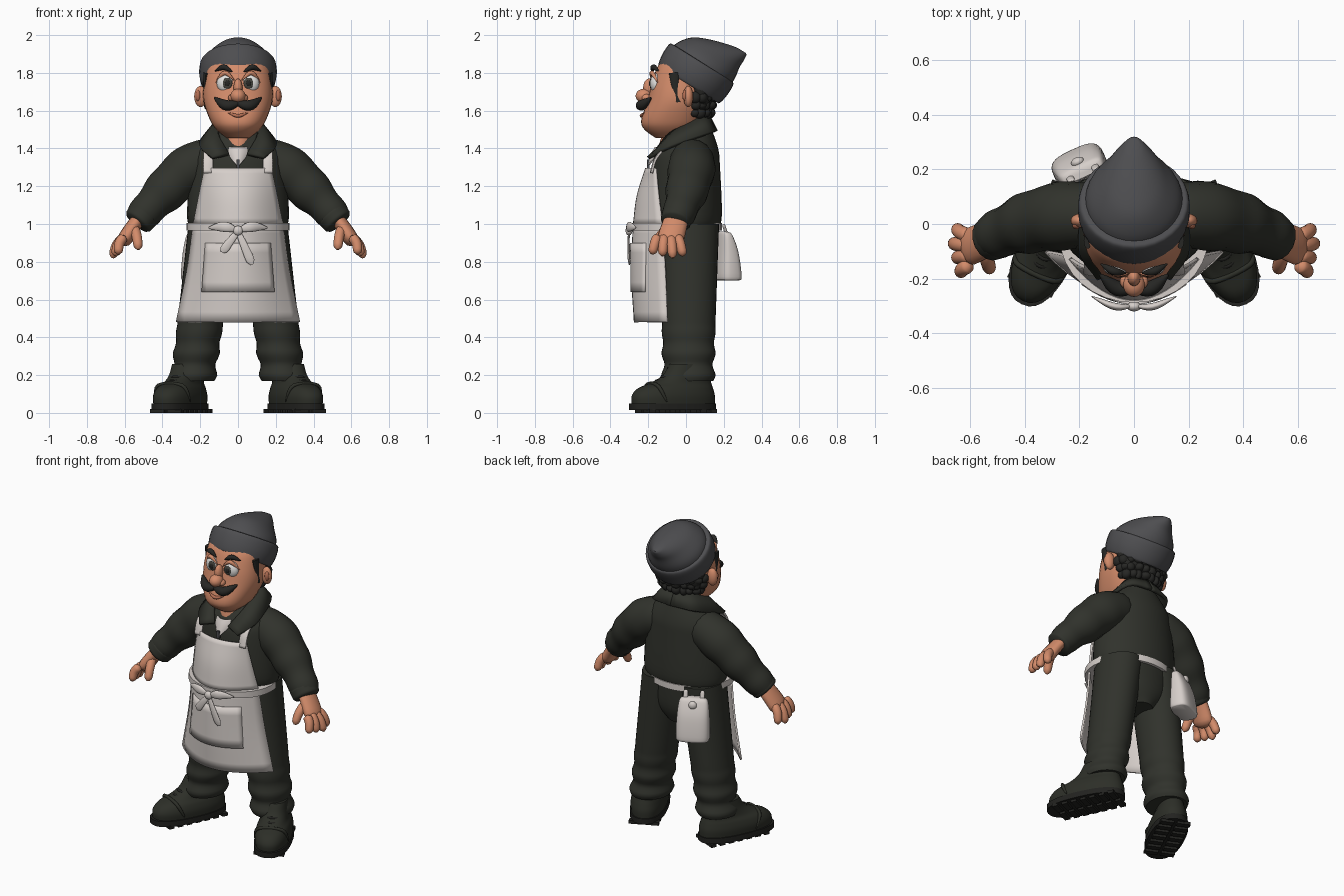
import bpy, bmesh, math, random
from mathutils import Vector, Matrix

random.seed(4)
if "Cube" in bpy.data.objects:
    bpy.data.objects.remove(bpy.data.objects["Cube"])
parts = []


def material(name, *rgb):
    mat = bpy.data.materials.new(name)
    mat.use_nodes = True
    mat.diffuse_color = (*rgb, 1)
    mat.node_tree.nodes["Principled BSDF"].inputs["Base Color"].default_value = (*rgb, 1)
    return mat


cloth = material("dark olive cloth", .03, .032, .025)
leather = material("boot leather", .026, .028, .021)
rubber = material("black rubber", .016, .016, .014)
canvas = material("off white canvas", .67, .62, .59)
wool = material("grey wool", .075, .075, .08)
skin = material("skin", .65, .26, .145)
lip = material("lip", .46, .16, .09)
hair = material("black hair", .02, .02, .018)
white = material("eye white", .78, .77, .75)
iris = material("grey iris", .06, .06, .05)


def finish(name, mat, bm, mirror=False, thick=0, move=Matrix.Identity(4)):
    """Turn a bmesh into an object with its modifiers."""
    bm.transform(move)
    bmesh.ops.recalc_face_normals(bm, faces=bm.faces)
    mesh = bpy.data.meshes.new(name)
    bm.to_mesh(mesh)
    bm.free()
    mesh.materials.append(mat)
    part = bpy.data.objects.new(name, mesh)
    bpy.context.collection.objects.link(part)
    if thick:
        solid = part.modifiers.new("thickness", 'SOLIDIFY')
        solid.thickness, solid.offset = thick, 0
    if mirror:
        part.modifiers.new("mirror", 'MIRROR').use_mirror_merge = False
    parts.append(part)


def curve(keys, steps=5):
    """Smooth curve through keys of any dimension."""
    keys = [Vector(key) for key in keys]
    keys = [2 * keys[0] - keys[1], *keys, 2 * keys[-1] - keys[-2]]
    points = []
    for a, b, c, d in zip(keys, keys[1:], keys[2:], keys[3:]):
        for step in range(steps):
            t = step / steps
            points.append(b + (c - a) * t / 2 + (2 * a - 5 * b + 4 * c - d) * t * t / 2
                          + (3 * b - a - 3 * c + d) * t ** 3 / 2)
    return points + [keys[-2]]


def bridge(bm, rows, closed=True):
    """Join rows of points with quads; closed rings get end caps."""
    rows = [[bm.verts.new(point) for point in row] for row in rows]
    for low, high in zip(rows, rows[1:]):
        for i in range(0 if closed else 1, len(low)):
            bm.faces.new((low[i - 1], low[i], high[i], high[i - 1]))
    if closed:
        bm.faces.new(rows[0])
        bm.faces.new(rows[-1])


def ring(count, power=2):
    """Points of a unit superellipse."""
    def bend(value):
        return math.copysign(abs(value) ** (2 / power), value)
    turns = [math.tau * i / count for i in range(count)]
    return [(bend(math.cos(a)), bend(math.sin(a))) for a in turns]


def loft(name, mat, keys, power=2, steps=5, **options):
    """Level rings from (height, half width, front, back, centre x)."""
    bm = bmesh.new()
    bridge(bm, [[(x + half * c, (front + back) / 2 + (back - front) / 2 * s, z) for c, s in ring(32, power)]
                for z, half, front, back, x in curve([(*key, 0)[:5] for key in keys], steps)])
    finish(name, mat, bm, **options)


def rounded(start, end):
    return lambda u: (start + (end - start) * u) * (1 - .7 * abs(2 * u - 1) ** 8)


def leaf(middle):
    return lambda u: middle * (.15 + .85 * math.sin(math.pi * u))


def tubes(name, mat, paths, radius, flat=1, steps=5, **options):
    """Sweep a round or flattened section along each path."""
    bm = bmesh.new()
    for path in paths:
        path = curve(path, steps)
        rings = []
        for i, point in enumerate(path):
            along = (path[min(i + 1, len(path) - 1)] - path[max(i - 1, 0)]).normalized()
            depth = (Vector((0, 1, 0)) - along * along.y).normalized()
            across = along.cross(depth)
            size = radius(i / (len(path) - 1))
            rings.append([point + size * (depth * flat * c + across * s) for c, s in ring(16)])
        bridge(bm, rings)
    finish(name, mat, bm, **options)


def sheet(name, mat, keys, x=0, thick=.012, **options):
    """Bowed cloth from (height, half width, middle y, edge y)."""
    bm = bmesh.new()
    across = [i / 8 - 1 for i in range(17)]
    bridge(bm, [[(x + half * u, middle + (edge - middle) * u * u, z) for u in across]
                for z, half, middle, edge in curve(keys)], closed=False)
    finish(name, mat, bm, thick=thick, **options)


def balls(name, mat, items, **options):
    bm = bmesh.new()
    for centre, radii in items:
        place = Matrix.Translation(centre) @ Matrix.Diagonal((*radii, 1))
        bmesh.ops.create_uvsphere(bm, u_segments=20, v_segments=12, radius=1, matrix=place)
    finish(name, mat, bm, **options)


def boxes(name, mat, centres, size, **options):
    bm = bmesh.new()
    for centre in centres:
        place = Matrix.Translation(centre) @ Matrix.Diagonal((*size, 1))
        bmesh.ops.create_cube(bm, size=1, matrix=place)
    finish(name, mat, bm, **options)


# Trousers: tapered legs with folds stacked over the boots, and the seat
legs = []
for i in range(29):
    u = i / 28
    fold = .012 * math.sin(i * 1.6) * max(0, 1 - 2.5 * u)
    legs.append((.17 + .83 * u, .115 + .017 * u + fold, -.12 - .02 * u - fold, .145 + .03 * u + fold, .24 - .11 * u))
loft("trouser_legs", cloth, legs, steps=2, mirror=True)
loft("trouser_seat", cloth, [(.73, .08, -.06, .13), (.83, .2, -.12, .165), (1, .25, -.15, .172)])

# Boots, turned outwards
turn = Matrix.Translation((.27, .01, 0)) @ Matrix.Rotation(math.radians(25), 4, 'Z')
boot = dict(mirror=True, move=turn)
loft("boot_uppers", leather, [(.04, .102, -.32, .15), (.09, .105, -.32, .15), (.13, .095, -.285, .14),
                              (.16, .08, -.21, .13), (.2, .075, -.14, .12), (.26, .07, -.1, .11)], power=2.3, **boot)
loft("boot_soles", rubber, [(.015, .108, -.335, .155), (.05, .108, -.335, .155)], power=2.4, **boot)
boxes("boot_treads", rubber, [(side * .05, .06 * i - .25, .01) for side in (-1, 1) for i in range(7)],
      (.08, .035, .02), **boot)
tubes("boot_toe_seams", leather, [[(-.1, -.17, .06), (-.07, -.21, .145), (.07, -.21, .145), (.1, -.17, .06)]],
      rounded(.01, .01), **boot)
for i in range(3):
    y, z = .03 * i - .18, .02 * i + .16
    tubes(f"boot_lace_{i}", rubber, [[(-.055, y + .03, z), (0, y, z + .01), (.055, y + .03, z)]],
          rounded(.008, .008), **boot)

# Jacket: body, creased sleeves, cuffs and a spread collar
loft("jacket_body", cloth, [(.97, .25, -.15, .17), (1.05, .27, -.19, .19), (1.3, .25, -.18, .18),
                            (1.4, .22, -.15, .17), (1.52, .11, -.07, .13)])
tubes("jacket_sleeves", cloth, [[(.1, .03, 1.36), (.26, .03, 1.29), (.4, 0, 1.16), (.53, -.05, 1.02)]],
      lambda u: .135 - .04 * (1 - u) ** 6 - .06 * u * u + .006 * u * math.sin(22 * u), steps=9, mirror=True)
tubes("jacket_cuffs", cloth, [[(.49, -.04, 1.06), (.54, -.06, 1)]], rounded(.086, .08), steps=9, mirror=True)
neck_edge = [(0, .12, 1.57), (.1, .07, 1.56), (.105, -.08, 1.48), (.05, -.17, 1.37)]
fall_edge = [(0, .16, 1.49), (.15, .12, 1.48), (.2, -.08, 1.41), (.135, -.2, 1.35)]
bm = bmesh.new()
bridge(bm, [curve(neck_edge), curve(fall_edge)], closed=False)
finish("jacket_collar", cloth, bm, mirror=True, thick=.02)
boxes("zip_pull", wool, [(0, -.2, 1.32)], (.016, .014, .045))

# Neck and undershirt
loft("neck", skin, [(1.34, .08, -.12, .08), (1.4, .085, -.145, .08), (1.56, .085, -.1, .1)])
sheet("undershirt", canvas, [(1.405, .06, -.16, -.12), (1.37, .05, -.178, -.15), (1.31, .006, -.2, -.2)])

# Apron: bib, skirt, pocket and shoulder straps
sheet("apron_bib", canvas, [(1.295, .175, -.21, -.16), (1.15, .205, -.255, -.145), (1, .235, -.275, -.125)])
sheet("apron_skirt", canvas, [(1, .235, -.275, -.125), (.75, .27, -.285, -.11), (.48, .325, -.27, -.1)])
sheet("apron_pocket", canvas, [(.9, .17, -.29, -.21), (.64, .19, -.288, -.217)])
sheet("apron_straps", canvas, [(1.27, .024, -.185, -.18), (1.34, .024, -.165, -.16), (1.4, .024, -.12, -.115)],
      x=.158, mirror=True)

# Waist tie with a bow
loft("waist_tie", canvas, [(.965, .272, -.288, .19), (1.005, .272, -.288, .19)])
tubes("bow_loops", canvas, [[(0, -.3, .965), (.07, -.302, .985), (.155, -.265, .98)]], leaf(.027), flat=.5, mirror=True)
tubes("bow_tails", canvas, [[(0, -.3, .96), (.035, -.305, .88), (.075, -.3, .785)],
                            [(0, -.3, .96), (-.04, -.305, .91), (-.085, -.3, .85)]], rounded(.014, .026), flat=.3)
balls("bow_knot", canvas, [((0, -.302, .965), (.026, .018, .026))])

# Pouch hanging from the tie at the back
hang = Matrix.Translation((-.2, .213, 0)) @ Matrix.Rotation(math.radians(25), 4, 'Z')
loft("pouch", canvas, [(.7, .085, -.045, .05), (.72, .1, -.06, .065), (.85, .096, -.055, .045),
                       (.94, .085, -.05, .01), (.96, .06, -.045, -.01)], power=3.2, move=hang)
tubes("pouch_loops", canvas, [[(x, -.02, .94), (x, -.03, .97), (x, -.04, 1)] for x in (-.05, .05)],
      rounded(.014, .014), flat=.5, move=hang)
balls("pouch_toggle", canvas, [((0, .015, .925), (.025, .018, .025))], move=hang)

# Hands: palm, four spread fingers and a thumb
tubes("palms", skin, [[(.5, -.04, 1.06), (.56, -.065, .98), (.617, -.09, .89)]], rounded(.036, .042), flat=1.75,
      mirror=True)
fingers = []
for i in range(4):
    base = Vector((.6, -.045 - .035 * i, .935))
    tip = Vector((.665 - .015 * abs(i - 1), -.015 - .055 * i, .82 + .01 * abs(i - 1)))
    fingers.append([base, (base + tip) / 2 + Vector((.01, 0, .01)), tip])
thumb = [(.55, -.09, .985), (.535, -.14, .93), (.527, -.17, .865)]
tubes("fingers", skin, [*fingers, thumb], rounded(.028, .024), mirror=True)

# Head, nose, ears and mouth
loft("head", skin, [(1.455, .06, -.16, 0), (1.5, .115, -.22, .06), (1.55, .148, -.237, .1), (1.65, .182, -.205, .13),
                    (1.75, .18, -.18, .13), (1.85, .16, -.14, .14), (1.9, .1, -.06, .1)], power=2.25)
balls("nose", skin, [((0, -.222, 1.678), (.04, .045, .038)), ((0, -.195, 1.72), (.024, .032, .05))])
balls("nostrils", skin, [((.032, -.21, 1.668), (.02, .025, .02))], mirror=True)
balls("ears", skin, [((.198, .012, 1.675), (.034, .026, .056))], mirror=True)
balls("ear_hollows", lip, [((.212, -.005, 1.68), (.014, .014, .03))], mirror=True)
tubes("lower_lip", lip, [[(-.055, -.222, 1.59), (0, -.235, 1.573), (.055, -.222, 1.59)]], leaf(.01))

# Eyes, brows and moustache
balls("eyeballs", white, [((.066, -.158, 1.745), (.047, .032, .052))], mirror=True)
balls("irises", iris, [((.056, -.186, 1.745), (.026, .007, .029))], mirror=True)
balls("pupils", hair, [((.056, -.191, 1.745), (.013, .005, .015))], mirror=True)
tubes("eyelids", skin, [[(.018, -.182, 1.76), (.07, -.18, 1.8), (.118, -.15, 1.75)]], leaf(.012), mirror=True)
tubes("eyebrows", hair, [[(.03, -.18, 1.805), (.075, -.172, 1.83), (.122, -.146, 1.81)]], leaf(.015), mirror=True)
tubes("moustache", hair, [[(-.02, -.235, 1.645), (.06, -.236, 1.628), (.125, -.185, 1.668)]], leaf(.028), mirror=True)

# Hair: back of the head, sideburns and uneven curls at the nape
loft("hair_back", hair, [(1.57, .12, .03, .11), (1.65, .165, .02, .145), (1.75, .185, -.02, .15),
                         (1.84, .165, -.04, .15)])
tubes("sideburns", hair, [[(.17, -.06, 1.8), (.174, -.058, 1.74), (.179, -.04, 1.645)]],
      lambda u: .014 - .009 * u, flat=2.2, mirror=True)
curls = []
for row in range(3):
    for k in range(10):
        angle = math.pi * (k + .3 + random.random() * .4) / 10
        reach = .12 + .015 * row
        centre = (1.1 * reach * math.cos(angle), .035 + .75 * reach * math.sin(angle), 1.59 + .04 * row)
        curls.append((centre, [random.uniform(.022, .034) for axis in range(3)]))
balls("hair_curls", hair, curls)

# Knitted cap, tilted back with a soft peak
tilt = Matrix.Translation((0, .015, 1.74)) @ Matrix.Rotation(math.radians(-32), 4, 'X')
loft("cap_crown", wool, [(.1, .185, -.185, .19), (.16, .168, -.165, .19), (.22, .12, -.115, .18), (.26, .08, -.03, .18),
                         (.29, .04, .07, .177), (.3, .02, .12, .17)], move=tilt)
loft("cap_brim", wool, [(.01, .17, -.17, .17), (0, .19, -.19, .19), (.06, .205, -.203, .203),
                        (.125, .2, -.2, .2), (.135, .175, -.175, .175)], move=tilt)

# Smooth shading that keeps the hard edges
bpy.ops.object.select_all(action='DESELECT')
for part in parts:
    part.select_set(True)
bpy.context.view_layer.objects.active = parts[0]
bpy.ops.object.shade_smooth_by_angle(angle=math.radians(45))
